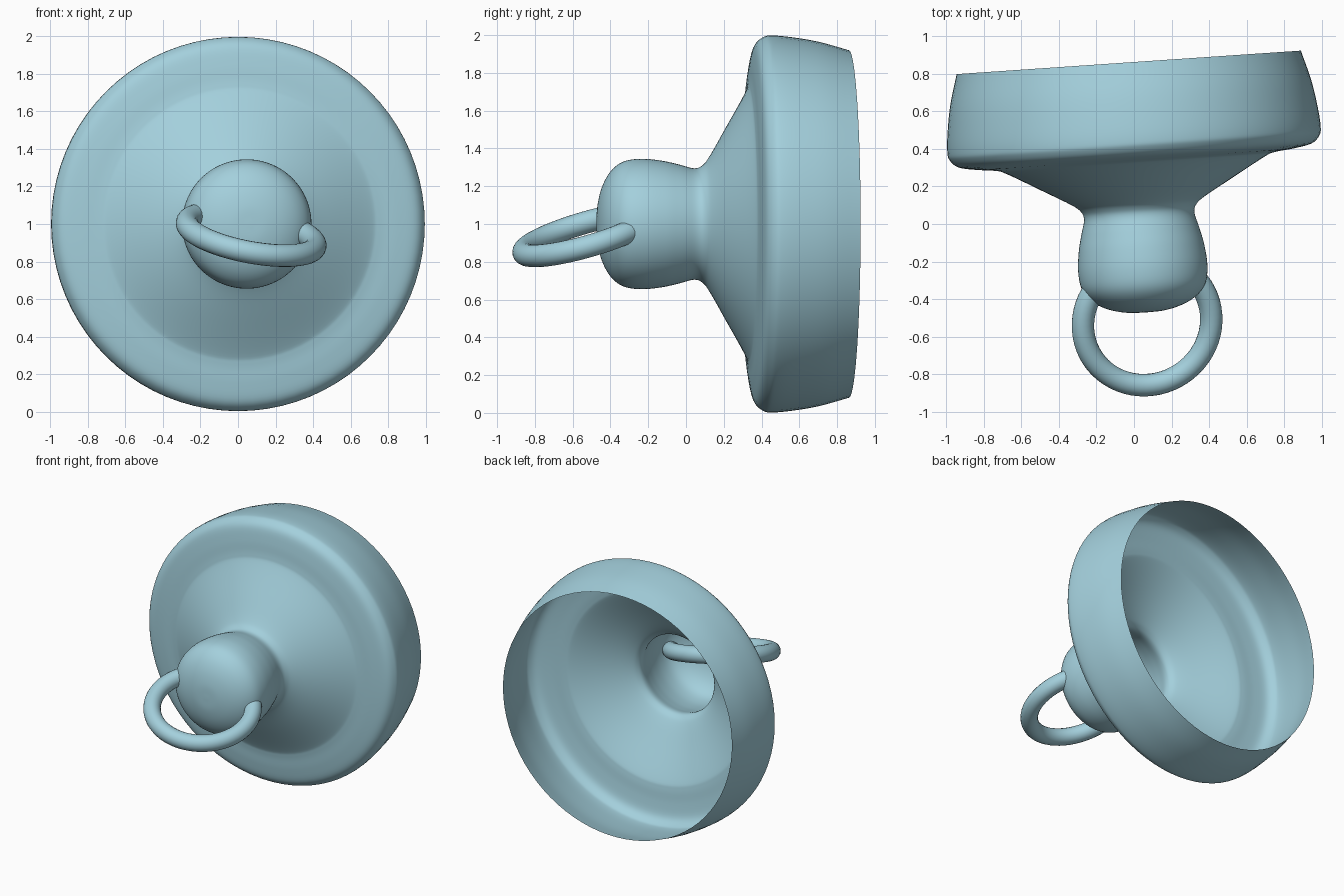
import bpy, bmesh, math
from mathutils import Vector

cube = bpy.data.objects.get("Cube")
if cube:
    bpy.data.objects.remove(cube, do_unlink=True)

mat = bpy.data.materials.new("pale_blue")
mat.use_nodes = True
colour = (0.37, 0.63, 0.72, 1.0)
mat.diffuse_color = colour
bsdf = mat.node_tree.nodes["Principled BSDF"]
bsdf.inputs["Base Color"].default_value = colour
bsdf.inputs["Roughness"].default_value = 0.6


def smooth_profile(points, steps=5):
    """Catmull-Rom curve through the (radius, depth) points."""
    pts = [Vector(p) for p in points]
    pts = [pts[0] * 2 - pts[1]] + pts + [pts[-1] * 2 - pts[-2]]
    out = []
    for a, b, c, d in zip(pts, pts[1:], pts[2:], pts[3:]):
        for i in range(steps):
            t = i / steps
            out.append(0.5 * (2 * b + (c - a) * t + (2 * a - 5 * b + 4 * c - d) * t ** 2
                              + (3 * b - a - 3 * c + d) * t ** 3))
    out.append(pts[-2])
    return out


# Hollow cup with flared shoulder, neck and rounded knob, turned about its axis
RIM_Y = 0.862
profile = [(0.92, 0.862), (0.965, 0.70), (0.99, 0.55), (0.998, 0.45), (0.988, 0.405),
           (0.945, 0.365), (0.85, 0.345), (0.75, 0.333), (0.69, 0.312), (0.50, 0.205),
           (0.36, 0.125), (0.31, 0.085), (0.295, 0.04), (0.315, -0.04), (0.335, -0.13),
           (0.345, -0.24), (0.33, -0.335), (0.28, -0.40), (0.20, -0.445), (0.10, -0.47),
           (0.0, -0.475)]
bm = bmesh.new()
verts = [bm.verts.new((max(p.x, 0), p.y - RIM_Y, 0)) for p in smooth_profile(profile)]
edges = [bm.edges.new(pair) for pair in zip(verts, verts[1:])]
bmesh.ops.spin(bm, geom=verts + edges, cent=(0, 0, 0), axis=(0, 1, 0),
               angle=math.tau, steps=80, use_merge=True)
bmesh.ops.remove_doubles(bm, verts=bm.verts, dist=0.0005)
bmesh.ops.recalc_face_normals(bm, faces=bm.faces)
# Make the open shell face outwards: the knob tip must point forwards
tip = min(bm.faces, key=lambda f: f.calc_center_median().y)
if tip.normal.y > 0:
    bmesh.ops.reverse_faces(bm, faces=bm.faces)
mesh = bpy.data.meshes.new("cup_and_knob")
bm.to_mesh(mesh)
bm.free()
mesh.materials.append(mat)
mesh.shade_smooth()
cup = bpy.data.objects.new("cup_and_knob", mesh)
bpy.context.collection.objects.link(cup)
cup.location = (-0.028, RIM_Y, 1.0)
cup.rotation_euler.z = math.radians(3.9)

# Pull ring threaded through the knob, tilted down at the front
bpy.ops.mesh.primitive_torus_add(major_radius=0.348, minor_radius=0.06,
                                 major_segments=64, minor_segments=20)
ring = bpy.context.object
ring.name = "pull_ring"
ring.location = (0.07, -0.525, 0.945)
ring.rotation_euler = Vector((0.19, -0.29, 1)).to_track_quat("Z", "Y").to_euler()
ring.data.materials.append(mat)
ring.data.shade_smooth()
